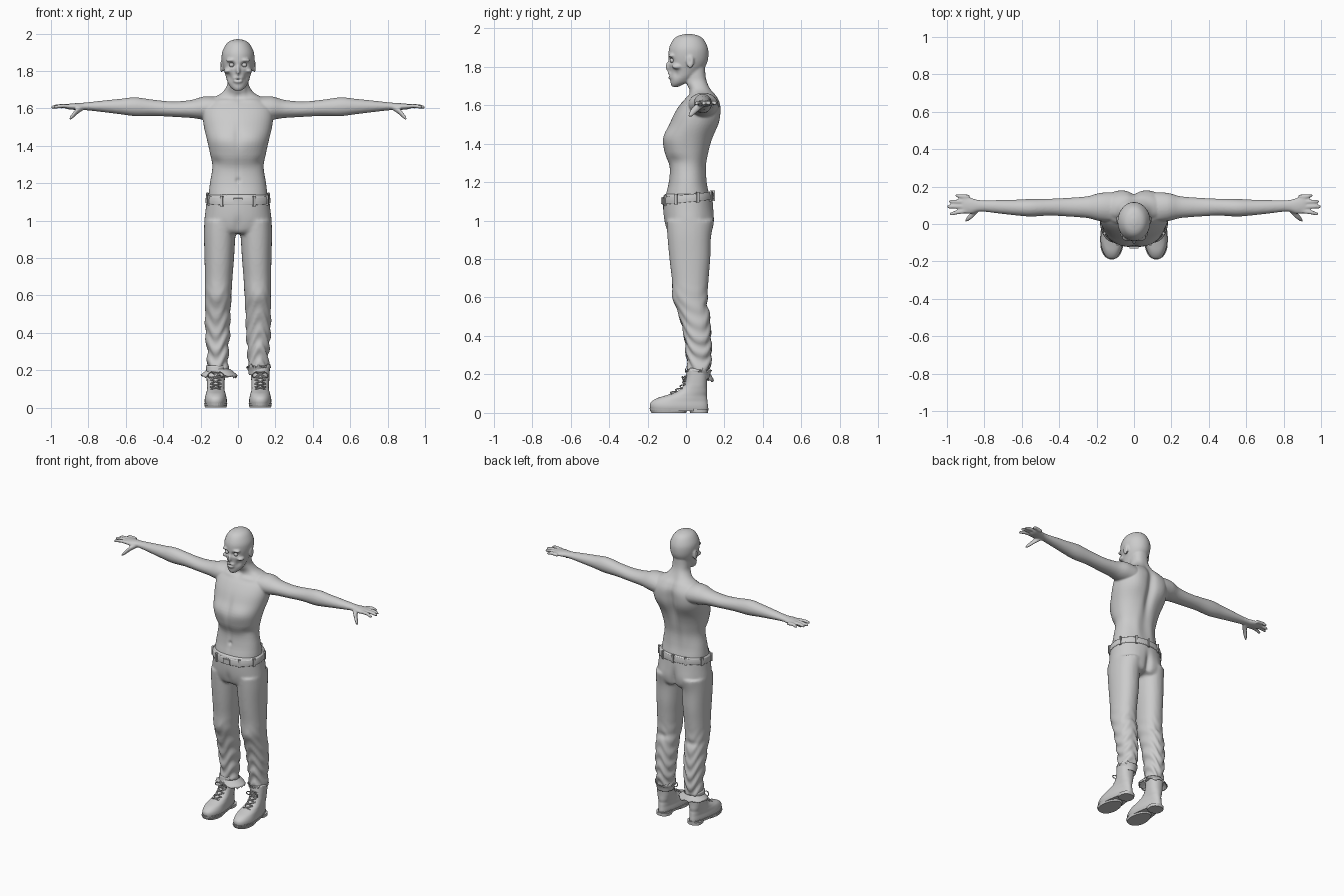
import bpy, bmesh, math, random
from mathutils import Vector, Matrix

random.seed(4)
SIDES = (1, -1)

def spow(v, p):
    return math.copysign(abs(v) ** (2 / p), v)

def smooth_rows(rows, steps=4):
    """Catmull-Rom interpolation between cross-section rows."""
    out = []
    for i in range(len(rows) - 1):
        a, b, c, d = (rows[max(0, min(len(rows) - 1, i + k))] for k in (-1, 0, 1, 2))
        for s in range(steps):
            t = s / steps
            out.append([0.5 * (2*q + (r-p)*t + (2*p-5*q+4*r-u)*t*t + (3*q-p-3*r+u)*t**3)
                        for p, q, r, u in zip(a, b, c, d)])
    return out + [list(rows[-1])]

def loft(bm, rows, axis='Z', side=1, p=2.0, n=32, cap=True):
    """Rows: position on axis, centre a, centre b, radius a, radius b."""
    rings = []
    for t, a, b, ra, rb in smooth_rows(rows):
        ring = []
        for k in range(n):
            w = 2 * math.pi * k / n
            u, v = a + ra * spow(math.cos(w), p), b + rb * spow(math.sin(w), p)
            ring.append(bm.verts.new((side*u, v, t) if axis == 'Z' else (side*t, u, v)))
        rings.append(ring)
    for r, q in zip(rings, rings[1:]):
        for k in range(n):
            bm.faces.new((r[k], r[(k+1) % n], q[(k+1) % n], q[k]))
    if cap:
        bm.faces.new(rings[0])
        bm.faces.new(rings[-1])

def blob(bm, loc, rad):
    for s in SIDES if loc[0] else (1,):
        m = Matrix.Translation((s*loc[0], loc[1], loc[2])) @ Matrix.Diagonal((*rad, 1))
        bmesh.ops.create_uvsphere(bm, u_segments=20, v_segments=12, radius=1, matrix=m)

def finish(name, bm, voxel=0, iterations=3, solid=0):
    bmesh.ops.recalc_face_normals(bm, faces=bm.faces)
    me = bpy.data.meshes.new(name)
    bm.to_mesh(me)
    bm.free()
    ob = bpy.data.objects.new(name, me)
    bpy.context.collection.objects.link(ob)
    if solid:
        ob.modifiers.new("thickness", 'SOLIDIFY').thickness = solid
    if voxel:
        r = ob.modifiers.new("blend", 'REMESH')
        r.mode, r.voxel_size = 'VOXEL', voxel
        s = ob.modifiers.new("soften", 'SMOOTH')
        s.factor, s.iterations = 0.5, iterations
        bpy.context.view_layer.update()
        dg = bpy.context.evaluated_depsgraph_get()
        new = bpy.data.meshes.new_from_object(ob.evaluated_get(dg))
        ob.modifiers.clear()
        ob.data = new
    ob.data.shade_smooth()
    return ob

def sculpt(ob, strokes):
    """Gaussian bumps/dents along normals: centre, radii, height; mirrored in x."""
    me = ob.data
    normals = [v.normal.copy() for v in me.vertices]
    for (x, y, z), (rx, ry, rz), h in strokes:
        for v, nrm in zip(me.vertices, normals):
            dz = (v.co.z - z) / rz
            if abs(dz) < 2.2:
                d = ((abs(v.co.x) - x) / rx)**2 + ((v.co.y - y) / ry)**2 + dz*dz
                if d < 5:
                    v.co += nrm * h * math.exp(-d)

def tube(name, pts, r):
    cu = bpy.data.curves.new(name, 'CURVE')
    cu.dimensions, cu.bevel_depth, cu.bevel_resolution = '3D', r, 2
    cu.use_fill_caps, cu.resolution_u = True, 6
    sp = cu.splines.new('BEZIER')
    sp.bezier_points.add(len(pts) - 1)
    for b, q in zip(sp.bezier_points, pts):
        b.co, b.handle_left_type, b.handle_right_type = q, 'AUTO', 'AUTO'
    ob = bpy.data.objects.new(name, cu)
    bpy.context.collection.objects.link(ob)

# Bare upper body: torso with neck
bm = bmesh.new()
loft(bm, [(1.05, 0, .01, .15, .11), (1.12, 0, .008, .158, .115), (1.2, 0, .008, .15, .098),
          (1.28, 0, .008, .138, .094), (1.35, 0, .003, .148, .114), (1.42, 0, .01, .163, .128),
          (1.5, 0, .04, .182, .127), (1.56, 0, .058, .188, .117), (1.61, 0, .075, .18, .1),
          (1.65, 0, .085, .145, .072), (1.68, 0, .075, .09, .058), (1.72, 0, .056, .06, .056),
          (1.76, 0, .047, .055, .055), (1.82, 0, .04, .055, .06)], p=2.25, n=48)
# Head, ears, nose, lips, brows and cheekbones
loft(bm, [(1.695, 0, -.055, .018, .018), (1.71, 0, -.045, .036, .034), (1.74, 0, -.02, .056, .062),
          (1.78, 0, 0, .068, .085), (1.82, 0, .01, .08, .1), (1.86, 0, .013, .087, .104),
          (1.9, 0, .013, .085, .1), (1.94, 0, .013, .066, .08), (1.96, 0, .013, .044, .054),
          (1.97, 0, .013, .012, .016)], n=40)
for loc, rad in [((.088, .022, 1.825), (.009, .02, .034)), ((0, -.088, 1.80), (.012, .018, .03)),
                 ((0, -.076, 1.755), (.03, .022, .022)), ((.034, -.074, 1.857), (.03, .018, .011)),
                 ((.056, -.045, 1.80), (.02, .03, .014)), ((0, -.062, 1.715), (.022, .018, .016))]:
    blob(bm, loc, rad)
# Arms, fingers and thumbs
arm = [(.10, .085, 1.6, .075, .06), (.18, .09, 1.602, .075, .062), (.25, .09, 1.597, .058, .048),
       (.35, .09, 1.596, .05, .041), (.45, .09, 1.603, .045, .043), (.55, .087, 1.609, .047, .05),
       (.63, .088, 1.61, .042, .041), (.72, .092, 1.611, .036, .031), (.82, .097, 1.611, .03, .02),
       (.87, .097, 1.61, .042, .018), (.91, .102, 1.61, .045, .014), (.925, .102, 1.61, .036, .009)]
fingers = [(.145, .151, .955), (.118, .12, .99), (.092, .093, 1.0), (.07, .055, .985)]
for s in SIDES:
    loft(bm, arm, 'X', s)
    for y0, y1, tip in fingers:
        loft(bm, [(.88, y0, 1.61, .012, .011), ((.9+tip)/2, (y0+y1)/2, 1.613, .011, .011),
                  (tip-.012, y1, 1.608, .01, .0095), (tip, y1, 1.606, .005, .005)], 'X', s, n=12)
    loft(bm, [(.83, .085, 1.603, .018, .014), (.86, .055, 1.585, .02, .017),
              (.885, .032, 1.56, .016, .015), (.9, .02, 1.545, .009, .009)], 'X', s, n=14)
body = finish("upper_body", bm, .006)
sculpt(body, [
    ((.034, -.088, 1.832), (.018, .04, .013), -.016), ((0, -.1, 1.753), (.02, .04, .007), -.02),
    ((.05, -.06, 1.765), (.016, .03, .022), -.008), ((.008, -.105, 1.782), (.006, .02, .006), -.005),
    ((.094, .018, 1.828), (.01, .01, .018), -.005), ((0, .165, 1.5), (.028, .08, .17), -.024),
    ((.1, .16, 1.55), (.06, .06, .08), .013), ((.055, .1, 1.25), (.03, .04, .1), .006),
    ((.08, -.1, 1.44), (.07, .06, .045), .008), ((0, -.11, 1.45), (.02, .05, .09), -.006),
    ((0, -.09, 1.25), (.014, .05, .1), -.004), ((0, -.09, 1.215), (.012, .04, .012), -.008),
    ((.08, 0, 1.64), (.06, .04, .012), .006), ((.0, .0, 1.665), (.018, .04, .018), -.008),
    ((.12, -.05, 1.31), (.04, .06, .03), -.006), ((.035, 0, 1.71), (.012, .03, .04), .005)])

# Eyeballs
bm = bmesh.new()
blob(bm, (.034, -.072, 1.832), (.013, .012, .012))
finish("eyes", bm)

# Trousers
hips = [(.93, 0, .02, .168, .1), (.95, 0, .018, .178, .118), (1.0, 0, .015, .18, .129),
        (1.06, 0, .012, .173, .131), (1.12, 0, .01, .167, .128), (1.14, 0, .01, .163, .124)]
leg = [(1.0, .095, .018, .085, .12), (.92, .098, .016, .084, .113), (.8, .1, .02, .079, .106),
       (.7, .103, .022, .074, .096), (.6, .106, .025, .071, .088), (.5, .108, .045, .068, .08),
       (.4, .109, .06, .066, .07), (.3, .108, .067, .057, .066), (.25, .108, .067, .056, .06),
       (.2, .11, .066, .058, .056)]
bm = bmesh.new()
loft(bm, hips, p=2.2, n=48)
for s in SIDES:
    loft(bm, leg, 'Z', s, p=2.2)
trousers = finish("trousers", bm, .009, 4)
sculpt(trousers, [((0, .15, .97), (.02, .06, .08), -.02), ((.085, .13, .99), (.05, .05, .06), .008),
                  ((0, -.12, .97), (.02, .05, .05), -.008), ((.105, -.06, .6), (.05, .05, .05), .008),
                  ((.105, .12, .56), (.06, .05, .02), -.008)])
for v in trousers.data.vertices:
    fade = max(0, min(1, (.68 - v.co.z) / .4))
    v.co += v.normal * .005 * fade * math.sin(75*v.co.z + 30*v.co.y + 4*math.sin(40*v.co.x))

# Belt, belt loops and buckle
def tilt(bm):
    for v in bm.verts:
        v.co.z += .1 * v.co.y

bm = bmesh.new()
loft(bm, [(1.095, 0, .01, .173, .134), (1.115, 0, .01, .173, .134), (1.135, 0, .01, .17, .131)], p=2.2, n=48)
tilt(bm)
finish("belt", bm)
bm = bmesh.new()
for deg in (20, 62, 118, 160, 205, 242, 270, 298, 335, 90):
    w = math.radians(deg)
    loc = Vector((.173*spow(math.cos(w), 2.2), .01 + .134*spow(math.sin(w), 2.2), 1.115))
    size = (.012, .05, .034) if deg == 270 else (.012, .014, .055)
    bmesh.ops.create_cube(bm, size=1, matrix=Matrix.Translation(loc) @ Matrix.Rotation(w, 4, 'Z')
                          @ Matrix.Diagonal((*size, 1)))
tilt(bm)
finish("belt_loops_and_buckle", bm).data.shade_flat()

# Boots with separate soles and heels
upper = [(.015, 0, -.035, .06, .148), (.035, 0, -.037, .063, .151), (.055, 0, -.035, .061, .147),
         (.075, 0, -.022, .057, .132), (.09, 0, 0, .053, .108), (.11, 0, .03, .05, .08),
         (.14, 0, .047, .048, .062), (.18, 0, .055, .05, .056), (.225, 0, .06, .052, .055)]
sole = [(.01, 0, -.036, .062, .15), (.026, 0, -.036, .066, .154)]
heel = [(0, 0, .068, .064, .047), (.02, 0, .066, .066, .05)]
front = [(0, -.037, .06, .148)]
def place_boot(name, parts, s):
    bm = bmesh.new()
    for rows in parts:
        loft(bm, rows, p=2.3, n=40)
    for v in bm.verts:
        low = max(0, min(1, (.14 - v.co.z) / .08))
        v.co.x *= 1 - .27 * low * max(0, min(1, (v.co.y + .1) / .16))
        v.co.x += s * .119
    return finish(name, bm)

for s, tag in zip(SIDES, ("left", "right")):
    place_boot(tag + "_boot", [upper], s)
    ob = place_boot(tag + "_sole", [sole, heel, [(0, 0, -.09, .058, .09), (.015, 0, -.09, .062, .098)]], s)
    ob.data.shade_flat()
    # Laces zigzag up the tongue, ending in a bow
    rows = [(-.088, .098), (-.062, .112), (-.035, .128), (-.018, .148), (-.007, .168), (-.003, .188)]
    for i, (y, z) in enumerate(rows):
        y2, z2 = rows[min(i+1, 5)]
        for d in SIDES:
            tube(tag + "_lace", [(s*.119 - d*.028, y+.014, z), (s*.119, (y+y2)/2 - .004, (z+z2)/2 + .002),
                                 (s*.119 + d*.028, y2+.014, z2)], .0035)
    for d in SIDES:
        tube(tag + "_bow", [(s*.119, -.006, .178), (s*.119 + d*.03, -.02, .188),
                            (s*.119 + d*.04, -.012, .165), (s*.119, -.008, .175)], .003)

# Ragged frills at the ankles: one flopped outward, one standing up
for name, cx, rows in [("right_ankle_frill", -.102, [(.205, .056, .056), (.185, .08, .068), (.168, .1, .078)]),
                       ("left_ankle_frill", .11, [(.175, .052, .054), (.2, .056, .06), (.222, .066, .07)])]:
    bm = bmesh.new()
    loft(bm, [(z, 0, .065, rx, ry) for z, rx, ry in rows], n=36, cap=False)
    bm.verts.ensure_lookup_table()
    for v in bm.verts[-36:]:
        v.co.z += random.uniform(-.012, .012)
        v.co.x *= random.uniform(.86, 1.02)
    for v in bm.verts:
        v.co.x += cx
    finish(name, bm, solid=.004)
